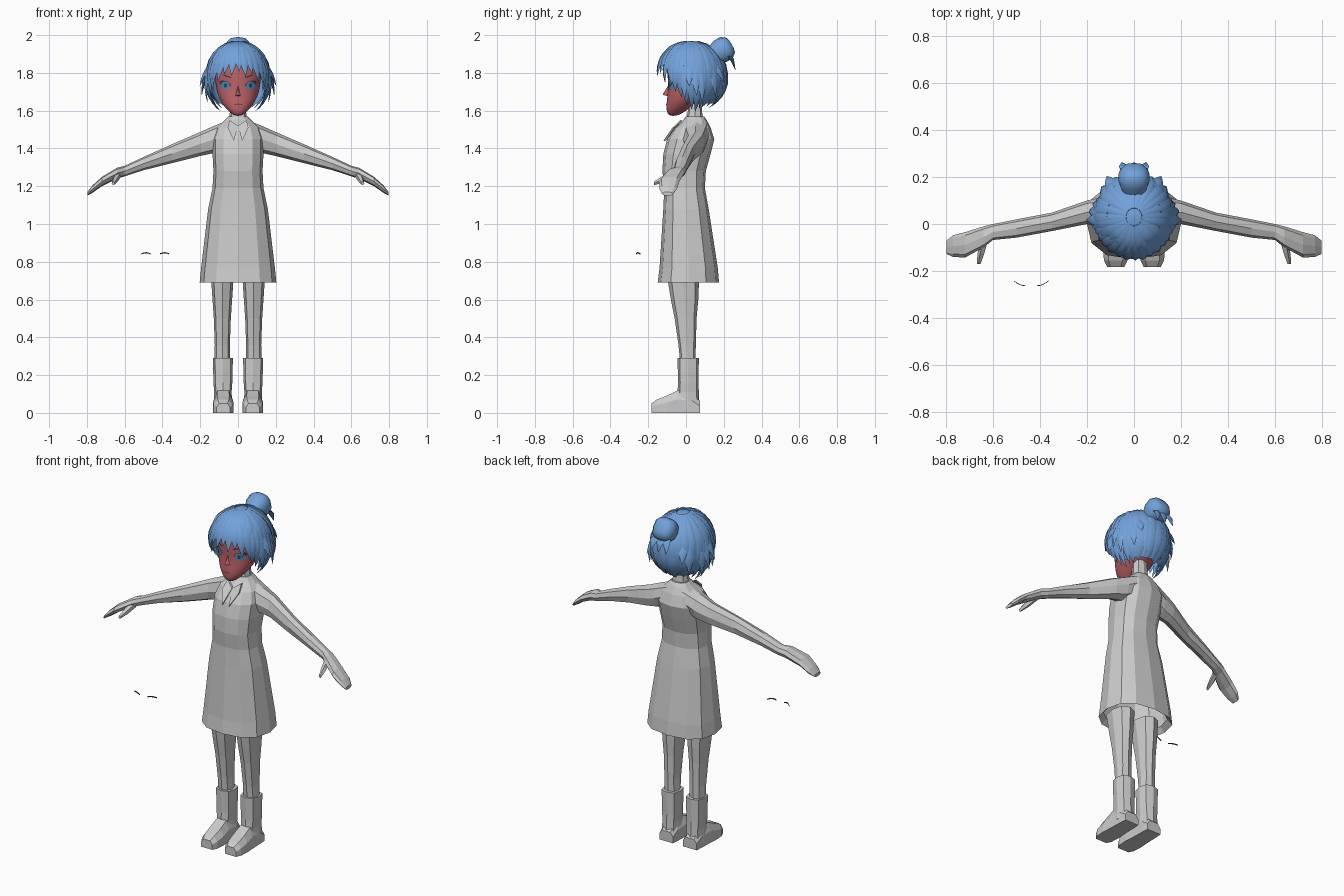
import bpy, bmesh, math, random
from mathutils import Vector
from mathutils.bvhtree import BVHTree

if "Cube" in bpy.data.objects:
    bpy.data.objects.remove(bpy.data.objects["Cube"])

random.seed(4)


def material(name, rgb):
    m = bpy.data.materials.new(name)
    m.diffuse_color = (*rgb, 1)
    m.use_nodes = True
    m.node_tree.nodes["Principled BSDF"].inputs["Base Color"].default_value = m.diffuse_color
    return m


GREY = material("grey cloth", (0.6, 0.6, 0.6))
HAIR = material("blue hair", (0.17, 0.36, 0.70))
SKIN = material("red skin", (0.50, 0.125, 0.14))
LIPS = material("dark lips", (0.25, 0.05, 0.06))
IRIS = material("eye blue", (0.10, 0.25, 0.48))
DARK = material("dark lash", (0.03, 0.05, 0.08))


def finish(bm, name, mat, smooth=None):
    bmesh.ops.recalc_face_normals(bm, faces=bm.faces)
    me = bpy.data.meshes.new(name)
    bm.to_mesh(me)
    bm.free()
    ob = bpy.data.objects.new(name, me)
    bpy.context.collection.objects.link(ob)
    me.materials.append(mat)
    if smooth:
        bpy.ops.object.select_all(action='DESELECT')
        ob.select_set(True)
        bpy.context.view_layer.objects.active = ob
        bpy.ops.object.shade_smooth_by_angle(angle=math.radians(smooth))
    return ob


def skin_rings(bm, rings, start=True, end=True):
    vs = [[bm.verts.new(p) for p in r] for r in rings]
    for a, b in zip(vs, vs[1:]):
        for i in range(len(a)):
            j = (i + 1) % len(a)
            bm.faces.new((a[i], a[j], b[j], b[i]))
    if start:
        bm.faces.new(vs[0])
    if end:
        bm.faces.new(vs[-1])


def loft(name, rings, mat, start=True, end=True, smooth=None):
    bm = bmesh.new()
    skin_rings(bm, rings, start, end)
    return finish(bm, name, mat, smooth)


def oval(n, p=1.0):
    """Unit superellipse points."""
    f = lambda v: math.copysign(abs(v) ** p, v)
    return [(f(math.cos(2 * math.pi * i / n)), f(round(math.sin(2 * math.pi * i / n), 6))) for i in range(n)]


def zring(z, hx, y0, y1, n=12, cx=0.0, p=0.8):
    return [Vector((cx + hx * u, (y0 + y1) / 2 + (y1 - y0) / 2 * v, z)) for u, v in oval(n, p)]


def xring(x, y0, y1, z0, z1, n=8, p=0.85):
    return [Vector((x, (y0 + y1) / 2 + (y1 - y0) / 2 * u, (z0 + z1) / 2 + (z1 - z0) / 2 * v)) for u, v in oval(n, p)]


# Tunic dress, open at the hem, ending in a collar and neck
dress = [(.72, .175, -.125, .15), (.69, .203, -.15, .175), (.77, .195, -.14, .168), (1.08, .158, -.12, .12),
         (1.19, .135, -.115, .10), (1.28, .13, -.125, .105), (1.37, .135, -.12, .13), (1.45, .135, -.10, .15),
         (1.51, .115, -.06, .13), (1.55, .07, -.015, .11), (1.57, .05, .0, .095)]
loft("dress", [zring(*r) for r in dress], GREY, start=False)
loft("neck", [zring(1.54, .05, 0, .09, 8), zring(1.60, .042, .01, .085, 8), zring(1.66, .04, .01, .08, 8)], GREY)

# Arms, thumbs, collar flaps, legs and boots on both sides
arm = [(.05, -.02, .13, 1.42, 1.55), (.13, -.015, .115, 1.375, 1.518), (.20, 0, .10, 1.36, 1.487),
       (.35, -.03, .048, 1.322, 1.422), (.5, -.058, .02, 1.285, 1.355), (.6, -.068, 0, 1.252, 1.308),
       (.64, -.10, -.01, 1.24, 1.298), (.72, -.143, -.035, 1.2, 1.25), (.77, -.14, -.048, 1.165, 1.205),
       (.797, -.128, -.07, 1.15, 1.17)]
leg = [(.72, .06, -.10, .07), (.6, .052, -.08, .065), (.5, .045, -.06, .056), (.36, .04, -.04, .052),
       (.26, .042, -.03, .05)]
boot = [(.29, .053, -.045, .068), (.16, .05, -.042, .066), (.11, .046, -.045, .068), (.03, .05, -.05, .072)]
foot = [(.075, .045, .06), (.03, .048, .11), (-.045, .05, .118), (-.10, .054, .092), (-.155, .05, .07), (-.183, .036, .05)]
for s, side in ((-1, "left"), (1, "right")):
    flip = lambda r: [Vector((s * v.x, v.y, v.z)) for v in r]
    loft(side + "_arm", [flip(xring(*r)) for r in arm], GREY)
    loft(side + "_thumb", [flip([Vector((x + .017 * k * u, y, z + .02 * k * v)) for u, v in oval(5)])
         for x, y, z, k in ((.635, -.07, 1.26, 1), (.65, -.125, 1.235, .95), (.66, -.17, 1.215, .5))], GREY)
    loft(side + "_collar_flap", [flip([Vector(p) + Vector((0, d, 0)) for p in
         ((.0, -.045, 1.52), (.045, -.02, 1.55), (.055, -.06, 1.51), (.022, -.108, 1.44))]) for d in (0, -.012)], GREY)
    loft(side + "_leg", [flip(zring(z, h, a, b, 8, .083)) for z, h, a, b in leg], GREY)
    loft(side + "_boot", [flip(zring(z, h, a, b, 8, .08, .7)) for z, h, a, b in boot], GREY)
    loft(side + "_foot", [flip([Vector((.078 + h * u, y, t * v)) for u, v in
         ((-1, 0), (1, 0), (1, .6), (.6, 1), (-.6, 1), (-1, .6))]) for y, h, t in foot], GREY)

# Head with pointed chin
head_rings = [(1.572, .018, -.088, -.05), (1.59, .045, -.103, -.01), (1.63, .082, -.106, .04), (1.68, .109, -.10, .10),
              (1.73, .12, -.096, .13), (1.80, .127, -.103, .15), (1.88, .115, -.09, .14), (1.95, .05, -.03, .09)]
head = loft("head", [zring(*r, 16, 0, .95) for r in head_rings], SKIN, smooth=80)
sub = head.modifiers.new("round", 'SUBSURF')
sub.levels = sub.render_levels = 2
bpy.context.view_layer.update()
face_tree = BVHTree.FromObject(head, bpy.context.evaluated_depsgraph_get())


def on_face(x, z, lift):
    hit = face_tree.ray_cast(Vector((x, -1, z)), Vector((0, 1, 0)))[0]
    return Vector((x, (hit.y if hit else -.06) - lift, z))


def decal(name, x, z, hx, hz, mat, lift, tilt=0.0):
    """Oval plate laid on the face surface."""
    bm = bmesh.new()
    put = lambda k, u, v: bm.verts.new(on_face(x + hx * k * u, z + hz * k * v + tilt * hx * k * u, lift))
    mid = put(0, 0, 0)
    inner, outer = [[put(k, u, v) for u, v in oval(12)] for k in (.5, 1)]
    for i in range(12):
        j = (i + 1) % 12
        bm.faces.new((mid, inner[i], inner[j]))
        bm.faces.new((inner[i], outer[i], outer[j], inner[j]))
    finish(bm, name, mat)


# Nose, mouth, eyes and brows
loft("nose", [[Vector((-.016, -.092, 1.675)), Vector((.016, -.092, 1.675)), Vector((0, -.09, 1.74))],
              [Vector((-.003, -.122, 1.684)), Vector((.003, -.122, 1.684)), Vector((0, -.12, 1.692))]], SKIN, smooth=80)
decal("mouth", 0, 1.633, .024, .004, LIPS, .004)
for s in (-1, 1):
    decal("eye_lash", s * .068, 1.742, .031, .016, DARK, .003, s * .25)
    decal("iris", s * .068, 1.732, .025, .022, IRIS, .005)
    decal("pupil", s * .066, 1.733, .008, .012, DARK, .007)
    decal("brow", s * .058, 1.782, .026, .004, DARK, .004, s * .35)

# Hair: a cap on an egg-shaped scalp
CENTER, RX, RY, RZ = Vector((0, .03, 1.78)), .16, .18, .188


def scalp(az, el, k=1.0):
    a, e = math.radians(az), math.radians(el)
    return CENTER + k * Vector((RX * math.cos(e) * math.sin(a), -RY * math.cos(e) * math.cos(a), RZ * math.sin(e)))


def hairline(az):
    t = abs((az + 180) % 360 - 180)
    if t < 50:
        return 26 - t * .2
    return 16 - (t - 50) * 1.3 if t < 100 else -49


cap = [[scalp(i * 10, hairline(i * 10) + (89 - hairline(i * 10)) * r / 8) for i in range(36)] for r in range(9)]
loft("hair_cap", cap, HAIR, start=False, smooth=60)

hair = bmesh.new()


def lock(az, el, k, width, thick=.014, seg=8):
    """Tapered strand from (az0, el0, k0) to (az1, el1, k1) over the scalp."""
    mix = lambda r, t: r[0] + (r[1] - r[0]) * t
    at = lambda t: scalp(mix(az, t), mix(el, t), mix(k, t * t))
    rings = []
    for i in range(seg + 1):
        t = i / seg
        p, out = at(t), (at(t) - CENTER).normalized()
        side = (at(t + .05) - at(t - .05)).cross(out).normalized()
        w = (.45 + 1.1 * t if t < .5 else 1 - ((t - .5) / .5) ** 1.6) + .02
        rings.append([p + side * width * w, p + out * thick * w, p - side * width * w, p - out * thick * .6 * w])
    skin_rings(hair, rings)


# Upper layer of strands fanning out from the crown
for i in range(24):
    az = i * 15 + random.uniform(-4, 4)
    low = hairline(az) + random.uniform(0, 16)
    lock((az, az + random.uniform(-6, 6)), (78, low), (.99, 1.03), .03)
# Fringe curving out over the forehead
for az, el in ((-50, -14), (-37, -8), (-24, 4), (-11, 1), (2, 8), (13, 0), (25, 5), (38, -8), (51, -14)):
    lock((az * .8, az * 1.08), (72, el), (.99, 1.04), .028)
for s in (-1, 1):
    # Side strands getting longer towards the nape
    for az, el, k in ((60, -24, 1.02), (70, -34, 1.04), (80, -46, 1.10), (90, -54, 1.14), (100, -60, 1.14), (112, -58, 1.06)):
        lock((s * az, s * az), (45, el), (1.0, k), .026)
    # Flicked-out tips
    for az, el, k in ((84, -12, 1.30), (94, -24, 1.32), (104, -34, 1.28), (76, -30, 1.22), (140, -8, 1.22), (128, -28, 1.2)):
        lock((s * az, s * (az + 3)), (25, el), (.98, k), .024)
# Nape strands
for i in range(7):
    az = 126 + i * 18
    lock((az, az + random.uniform(-5, 5)), (30, -58 + random.uniform(-6, 6)), (1.0, 1.02), .034)
finish(hair, "hair_strands", HAIR, 60)

# Bun tilted up and back, with loose ends below
axis, up = Vector((0, .86, .5)), Vector((0, -.5, .86))
bun = [(0, .045), (.05, .054), (.085, .066), (.125, .065), (.15, .045), (.156, .02)]
loft("hair_bun", [[Vector((0, .108, 1.872)) + axis * d + Vector((r * u, 0, 0)) + up * r * v for u, v in oval(12, .8)]
                  for d, r in bun], HAIR, smooth=50)
for x in (-.04, 0, .04):
    loft("bun_loose_end", [[Vector((x * k + w * u, y + .3 * w * v, z + .3 * w * v)) for u, v in oval(4)]
         for k, w, y, z in ((.7, .02, .21, 1.90), (1, .025, .245, 1.87), (1.3, .002, .262, 1.815))], HAIR, smooth=60)

# Pair of small loose lash strips floating beside the figure
for s, name in ((-1, "outer_strip"), (1, "inner_strip")):
    loft(name, [[Vector((-.4375 + s * (.025 + .048 * t), -.264 + .02 * t * t, .848 - .006 * (2 * t - 1) ** 2 + u))
         + Vector((0, d, 0)) for u, d in ((-.003, 0), (.003, 0), (.003, .003), (-.003, .003))]
         for t in (0, .25, .5, .75, 1)], DARK)
